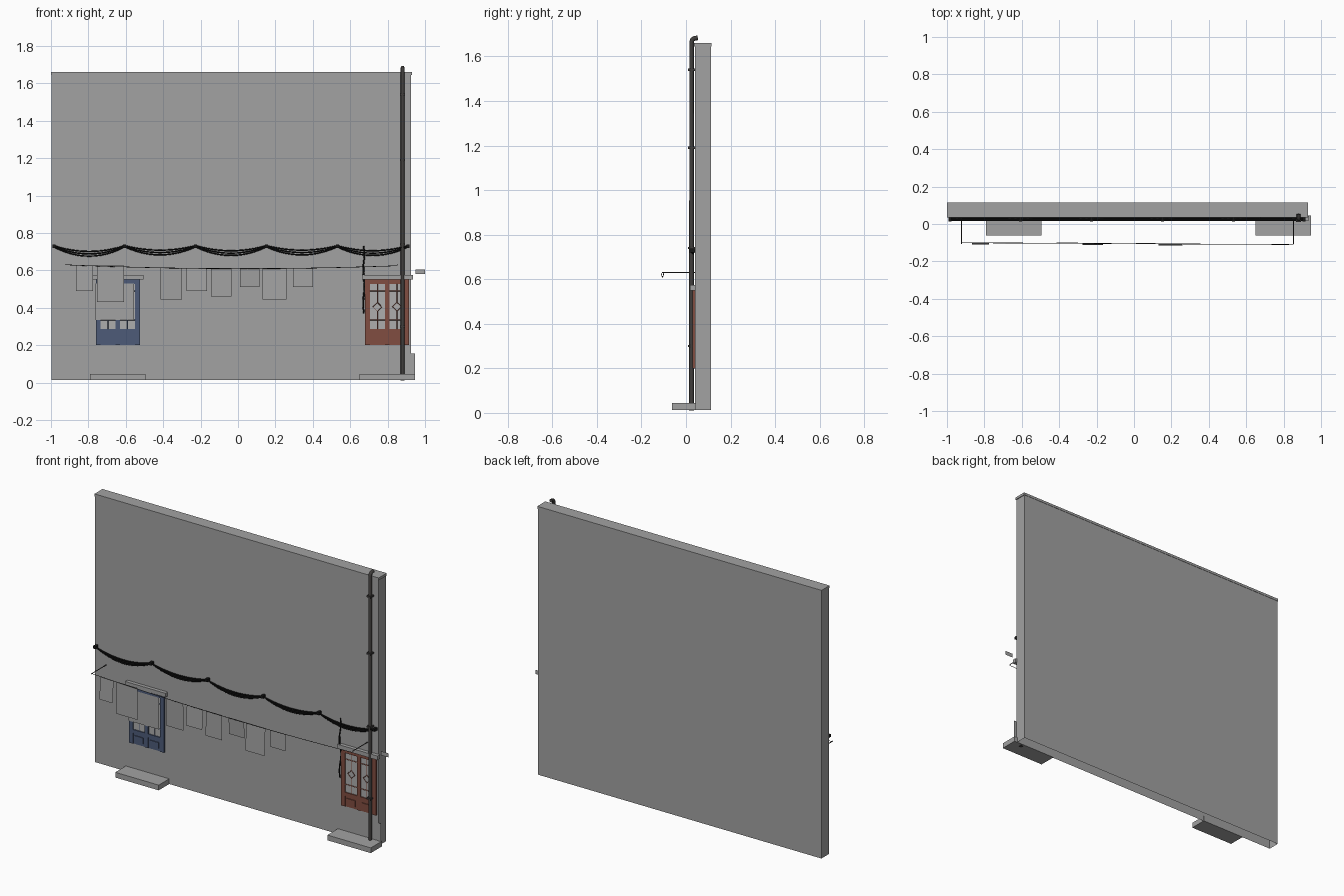
import bpy, bmesh, math
from mathutils import Vector

if "Cube" in bpy.data.objects:
    bpy.data.objects.remove(bpy.data.objects["Cube"])


def material(name, rgb):
    m = bpy.data.materials.new(name)
    m.diffuse_color = (*rgb, 1)
    m.use_nodes = True
    m.node_tree.nodes["Principled BSDF"].inputs["Base Color"].default_value = m.diffuse_color
    return m


GREY = material("plaster grey", (0.36, 0.36, 0.36))
PANE = material("pane grey", (0.42, 0.42, 0.42))
BLUE = material("blue paint", (0.075, 0.105, 0.19))
RED = material("red brown paint", (0.22, 0.075, 0.052))
METAL = material("dark metal", (0.05, 0.047, 0.045))
BLACK = material("black rubber", (0.008, 0.008, 0.008))


def finish(name, bm, mat):
    me = bpy.data.meshes.new(name)
    bm.to_mesh(me)
    bm.free()
    me.materials.append(mat)
    ob = bpy.data.objects.new(name, me)
    bpy.context.collection.objects.link(ob)
    return ob


def add_box(bm, x0, x1, y0, y1, z0, z1):
    r = bmesh.ops.create_cube(bm, size=1)
    for v in r["verts"]:
        v.co = Vector(((x0, x1)[v.co.x > 0], (y0, y1)[v.co.y > 0], (z0, z1)[v.co.z > 0]))


def boxes(name, mat, *items):
    bm = bmesh.new()
    for b in items:
        add_box(bm, *b)
    return finish(name, bm, mat)


def sheet(name, x0, x1, z0, z1, y0, y1, mat=GREY):
    # thin upright cloth or plate, y0 at the bottom edge and y1 at the top
    bm = bmesh.new()
    pts = [(x0, y0, z0), (x1, y0, z0), (x1, y1, z1), (x0, y1, z1)]
    bm.faces.new([bm.verts.new(p) for p in pts])
    return finish(name, bm, mat)


def tube(name, paths, radius, mat, sides=2):
    cu = bpy.data.curves.new(name, "CURVE")
    cu.dimensions = "3D"
    cu.bevel_depth = radius
    cu.bevel_resolution = sides
    cu.use_fill_caps = True
    for pts in paths:
        s = cu.splines.new("POLY")
        s.points.add(len(pts) - 1)
        for p, co in zip(s.points, pts):
            p.co = (*co, 1)
        s.use_smooth = True
    cu.materials.append(mat)
    ob = bpy.data.objects.new(name, cu)
    bpy.context.collection.objects.link(ob)
    return ob


# wall shell, open underneath, with its coping
bm = bmesh.new()
add_box(bm, -0.998, 0.925, 0.04, 0.112, 0.013, 1.645)
bm.normal_update()
bmesh.ops.delete(bm, geom=[f for f in bm.faces if f.normal.z < -0.5], context="FACES")
finish("wall", bm, GREY)
boxes("coping", GREY, (-1, 0.93, 0.036, 0.114, 1.645, 1.66))

# doorsteps and small plates at the right edge
boxes("left_step", GREY, (-0.79, -0.495, -0.062, 0.042, 0.013, 0.045))
boxes("right_step", GREY, (0.65, 0.945, -0.062, 0.045, 0.013, 0.045))
sheet("edge_plate", 0.92, 0.945, 0.013, 0.155, 0.038, 0.038)
sheet("sign_plate", 0.95, 1.0, 0.58, 0.605, 0.03, 0.03)


def door(name, x0, mat):
    w, z0, z1 = 0.235, 0.2, 0.55
    x1, xm = x0 + w, x0 + w / 2
    yf, yb = 0.030, 0.041
    boxes(name + "_lintel", GREY, (x0 - 0.018, x1 + 0.02, 0.018, 0.042, z1, 0.575))
    boxes(name + "_glass", PANE, (x0 + 0.01, x1 - 0.01, 0.037, yb, 0.28, z1 - 0.01))
    # outer frame, middle post, bottom panel and raised fields
    parts = [(x0, x0 + 0.025, yf, yb, z0, z1), (x1 - 0.025, x1, yf, yb, z0, z1),
             (xm - 0.012, xm + 0.012, yf, yb, z0, z1),
             (x0, x1, yf, yb, z1 - 0.022, z1), (x0, x1, yf, yb, 0.265, 0.287),
             (x0, x1, yf + 0.004, yb, z0, 0.27)]
    for c in (x0 + 0.065, x1 - 0.065):
        parts.append((c - 0.03, c + 0.03, yf - 0.001, yb, z0 + 0.016, 0.253))
    boxes(name + "_frame", mat, *parts)
    # glazing bars with a diamond in each leaf
    zc, r = 0.405, 0.024
    bars = []
    for c in (x0 + 0.065, x1 - 0.065):
        bars.append([(c + r * a, 0.035, zc + r * b) for a, b in
                     ((0, 1), (1, 0), (0, -1), (-1, 0), (0, 1))])
        bars += [[(c, 0.035, 0.28), (c, 0.035, zc - r)],
                 [(c, 0.035, zc + r), (c, 0.035, 0.54)]]
        for z in (0.335, 0.49):
            bars.append([(c - 0.045, 0.035, z), (c + 0.045, 0.035, z)])
    tube(name + "_bars", bars, 0.0025, mat, 0)


door("left_door", -0.76, BLUE)
door("right_door", 0.68, RED)
sheet("left_door_blind", -0.762, -0.555, 0.335, 0.53, 0.028, 0.028)

# drainpipe with a bent top and wall clips
PX, PY = 0.88, 0.025
tube("drainpipe", [[(PX, PY, 0.01), (PX, PY, 1.665), (PX, PY + 0.004, 1.676),
                    (PX, PY + 0.012, 1.681), (PX, 0.053, 1.684)]], 0.0105, METAL)
boxes("pipe_clips", METAL, *[(PX - 0.014, PX + 0.014, 0.010, 0.042, z - 0.005, z + 0.005)
                             for z in (0.3, 0.74, 1.19, 1.54)])

# bundled cables sagging between hooks
hooks = [-0.985 + 0.379 * i for i in range(6)]
cables = []
for k, (sag, y) in enumerate(((0.027, 0.020), (0.037, 0.026), (0.046, 0.031))):
    pts = []
    for i in range(5):
        extra = 0.004 if i == 0 else -0.003 * (i % 2)
        for j in range(12):
            t = j / 12
            pts.append((hooks[i] + 0.379 * t, y, 0.732 - k * 0.003 - (sag + extra) * 4 * t * (1 - t)))
    pts.append((hooks[5], y, 0.732 - k * 0.003))
    cables.append(pts)
tube("hanging_cables", cables, 0.0042, BLACK, 1)
boxes("cable_hooks", BLACK, *[(x - 0.008, x + 0.008, 0.014, 0.042, 0.721, 0.738) for x in hooks])

# loose cable beside the right door
drop = [(0.672 + 0.004 * math.sin(i * 1.3), 0.03 + 0.004 * math.cos(i), 0.73 - 0.036 * i)
        for i in range(11)]
tube("drop_cable", [drop, [(x + 0.003, y, z) for x, y, z in drop[3:9]]], 0.004, BLACK, 1)

# washing line on two arms
tube("line_arms", [[(x, 0.042, 0.63), (x, -0.108, 0.63)] for x in (-0.922, 0.852)],
     0.003, METAL, 0)
line = []
for i in range(21):
    t = i / 20
    line.append((-0.922 + 1.774 * t, -0.1 - 0.01 * t, 0.63 - 0.005 * t - 0.018 * 4 * t * (1 - t)))
tube("washing_line", [line], 0.0016, BLACK, 0)

# cloths on the line: left, right, bottom
cloths = [(-0.865, -0.775, 0.49), (-0.755, -0.61, 0.43), (-0.415, -0.3, 0.445),
          (-0.275, -0.165, 0.49), (-0.145, -0.035, 0.46), (0.01, 0.115, 0.51),
          (0.13, 0.26, 0.445), (0.295, 0.4, 0.51)]
for i, (x0, x1, z0) in enumerate(cloths):
    top = 0.625 if i < 2 else 0.613
    y = -0.1 - 0.01 * (x0 + 0.922) / 1.774
    sheet("cloth", x0, x1, z0, top, y - 0.008 + 0.006 * (i % 3), y)
